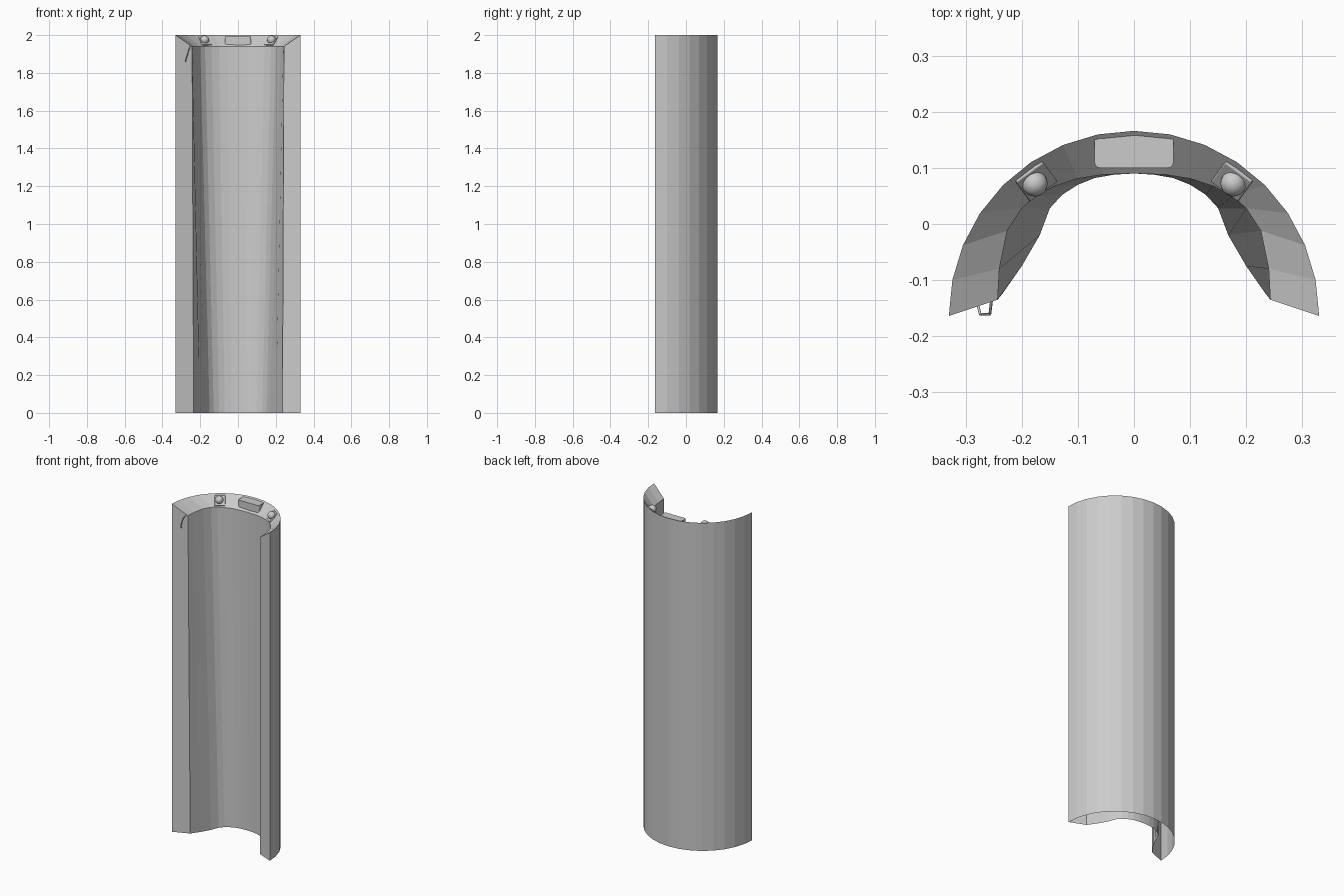
import bpy, bmesh, math
from mathutils import Matrix, Vector

if "Cube" in bpy.data.objects:
    bpy.data.objects.remove(bpy.data.objects["Cube"])

grey = bpy.data.materials.new("plain grey")
grey.diffuse_color = (0.6, 0.6, 0.6, 1)
grey.use_nodes = True
grey.node_tree.nodes["Principled BSDF"].inputs["Base Color"].default_value = grey.diffuse_color


def finish(name, bm, smooth=False):
    bmesh.ops.recalc_face_normals(bm, faces=bm.faces)
    me = bpy.data.meshes.new(name)
    bm.to_mesh(me)
    bm.free()
    me.materials.append(grey)
    for p in me.polygons:
        p.use_smooth = smooth
    ob = bpy.data.objects.new(name, me)
    bpy.context.collection.objects.link(ob)
    return ob


def box(name, size, matrix, bevel=0.0, vertical_only=False):
    bm = bmesh.new()
    bmesh.ops.create_cube(bm, size=1, matrix=Matrix.Diagonal((*size, 1)))
    if bevel:
        edges = [e for e in bm.edges if not vertical_only or
                 abs(e.verts[0].co.z - e.verts[1].co.z) > 1e-4]
        bmesh.ops.bevel(bm, geom=edges, offset=bevel, segments=3, profile=0.5, affect='EDGES')
    bm.transform(matrix)
    return finish(name, bm)


def mirrored(half):
    return half + [(-x, y) for x, y in reversed(half[:-1])]


# Hollow half-round shell: tapering inner wall, sloping rim, outer wall, open base
R, CY = 0.33, -0.164
outer = [(R * math.cos(math.pi * i / 16), CY + R * math.sin(math.pi * i / 16)) for i in range(17)]
inner_top = mirrored([(.243, -.135), (.24, -.08), (.226, -.012), (.2, .028), (.175, .05),
                      (.14, .068), (.1, .081), (.055, .088), (0, .09)])
inner_low = mirrored([(.235, -.125), (.2, -.075), (.168, -.02), (.15, .028), (.128, .052),
                      (.1, .07), (.07, .082), (.035, .088), (0, .09)])
bm = bmesh.new()
rings = [[bm.verts.new((x, y, z)) for x, y in prof]
         for prof, z in ((inner_low, 0), (inner_top, 1.94), (outer, 2), (outer, 0))]
for a, b in zip(rings, rings[1:]):
    for i in range(16):
        bm.faces.new((a[i], a[i + 1], b[i + 1], b[i]))
for i in (0, 16):
    bm.faces.new([r[i] for r in rings])
finish("shell", bm)

# Block on the rim at the back
box("rim_block", (.14, .06, .047), Matrix.Translation((0, .13, 1.97)), .009, True)

# Ball knobs on tilted plates
for side, label in ((1, "right"), (-1, "left")):
    az = math.radians(54) if side > 0 else math.radians(126)
    pos = Vector((math.cos(az) * .299, CY + math.sin(az) * .299, 1.968))
    m = Matrix.Translation(pos) @ Matrix.Rotation(az, 4, 'Z') @ Matrix.Rotation(math.radians(-45), 4, 'Y')
    box("knob_plate_" + label, (.062, .06, .012), m, .003)
    bm = bmesh.new()
    bmesh.ops.create_uvsphere(bm, u_segments=20, v_segments=12, radius=.023,
                              matrix=Matrix.Translation((side * .177, .072, 1.975)))
    finish("knob_ball_" + label, bm, True)

# Small grab handle on the front edge
cu = bpy.data.curves.new("grab_handle", 'CURVE')
cu.dimensions = '3D'
cu.bevel_depth = .0025
cu.bevel_resolution = 1
cu.use_fill_caps = True
path = [(-.254, -.137, 1.94), (-.257, -.161, 1.93), (-.274, -.161, 1.875), (-.278, -.145, 1.86)]
sp = cu.splines.new('POLY')
sp.points.add(len(path) - 1)
for p, co in zip(sp.points, path):
    p.co = (*co, 1)
cu.materials.append(grey)
bpy.context.collection.objects.link(bpy.data.objects.new("grab_handle", cu))
